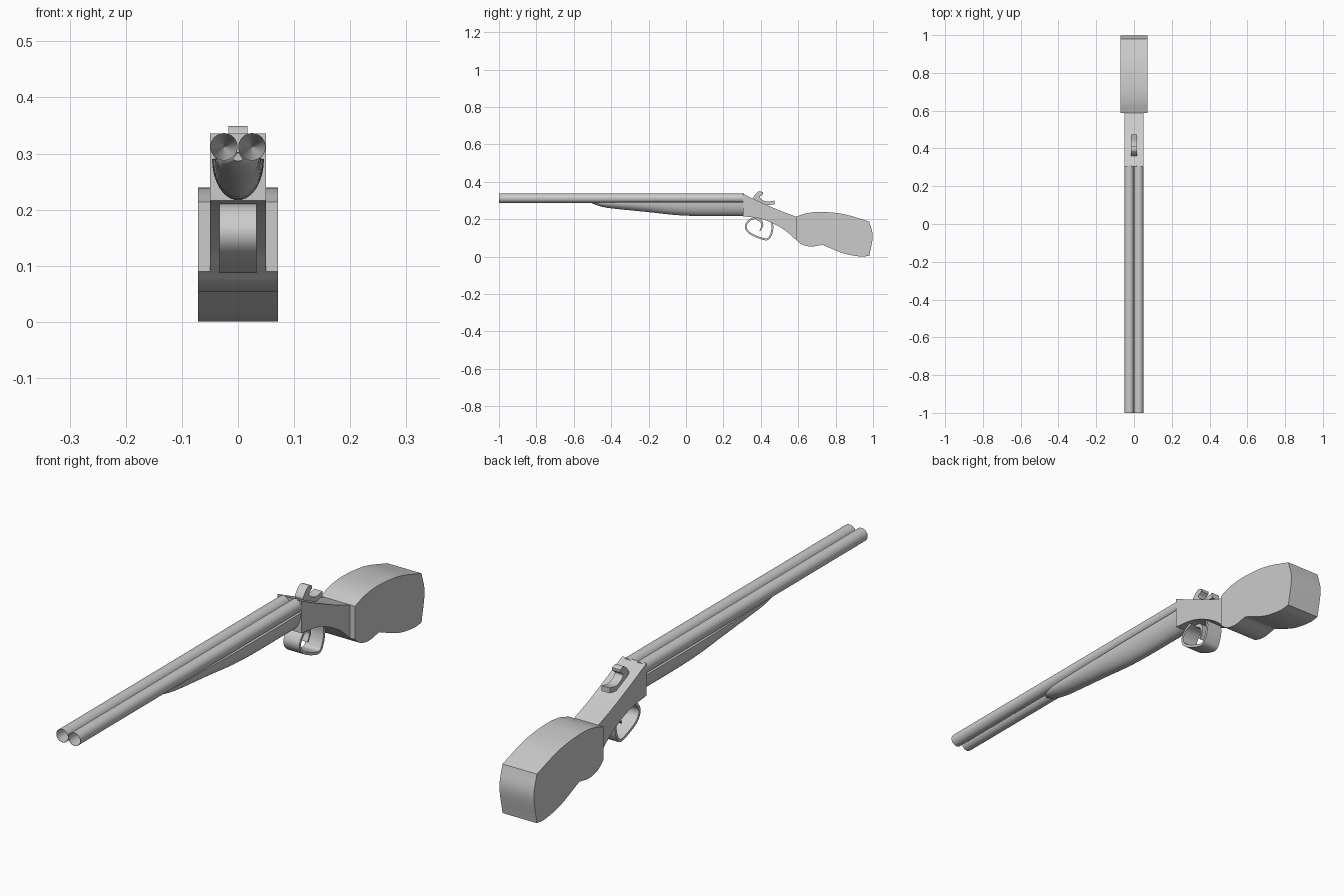
import bpy, bmesh, math
from mathutils import Vector

cube = bpy.data.objects.get("Cube")
if cube:
    bpy.data.objects.remove(cube, do_unlink=True)

grey = bpy.data.materials.new("plain grey")
grey.use_nodes = True
grey.diffuse_color = (0.6, 0.6, 0.6, 1)
grey.node_tree.nodes["Principled BSDF"].inputs["Base Color"].default_value = (0.6, 0.6, 0.6, 1)


def finish(name, bm):
    bmesh.ops.recalc_face_normals(bm, faces=bm.faces)
    mesh = bpy.data.meshes.new(name)
    bm.to_mesh(mesh)
    bm.free()
    mesh.materials.append(grey)
    obj = bpy.data.objects.new(name, mesh)
    bpy.context.collection.objects.link(obj)
    bpy.ops.object.select_all(action='DESELECT')
    obj.select_set(True)
    bpy.context.view_layer.objects.active = obj
    bpy.ops.object.shade_smooth_by_angle(angle=math.radians(35))
    return obj


def smooth(points, steps=6):
    """Smooth curve through the points (Catmull-Rom)."""
    p = [Vector(q) for q in points]
    p = [2 * p[0] - p[1]] + p + [2 * p[-1] - p[-2]]
    out = []
    for a, b, c, d in zip(p, p[1:], p[2:], p[3:]):
        for i in range(steps):
            t = i / steps
            out.append(0.5 * (2 * b + (c - a) * t + (2 * a - 5 * b + 4 * c - d) * t * t
                              + (3 * b - a - 3 * c + d) * t ** 3))
    return out + [p[-2]]


def skin(bm, rings, caps=True):
    """Bridge closed rings of points, with end caps."""
    vs = [[bm.verts.new(co) for co in ring] for ring in rings]
    n = len(vs[0])
    for a, b in zip(vs, vs[1:]):
        for i in range(n):
            j = (i + 1) % n
            bm.faces.new((a[i], a[j], b[j], b[i]))
    if caps:
        bm.faces.new(vs[0])
        bm.faces.new(vs[-1])
    return vs


def slab(name, outline, half):
    """Side outline (y, z) extruded across x."""
    bm = bmesh.new()
    skin(bm, [[(x, p[0], p[1]) for p in outline] for x in (-half, half)])
    return finish(name, bm)


def outline(*runs):
    """Join smooth runs that meet at sharp corners."""
    return [p for run in runs for p in smooth(run)[:-1]]


def ribbon(name, path, thick, half, taper=1.0):
    """Bent strip following a side path."""
    c = smooth(path)
    left, right = [], []
    for i, p in enumerate(c):
        t = (c[min(i + 1, len(c) - 1)] - c[max(i - 1, 0)]).normalized()
        f = i / (len(c) - 1)
        off = Vector((-t.y, t.x)) * thick / 2 * (1 + (taper - 1) * f)
        left.append(p + off)
        right.append(p - off)
    return slab(name, left + right[::-1], half)


# Twin barrels with tapering bores
for side, x in (("right", -0.025), ("left", 0.025)):
    bm = bmesh.new()
    rings = [[(x + r * math.cos(k * math.tau / 32), y, 0.312 + r * math.sin(k * math.tau / 32))
              for k in range(32)]
             for r, y in ((0.0245, 0.31), (0.0245, -1), (0.0235, -1), (0.0005, 0.3))]
    skin(bm, rings)
    finish(side + "_barrel", bm)

# Fore-end: rounded underside growing from a pointed nose
stations = smooth([(-0.505, 0.008, 0.003), (-0.48, 0.026, 0.014), (-0.44, 0.034, 0.025),
                   (-0.38, 0.039, 0.034), (-0.2, 0.043, 0.052), (0, 0.046, 0.071),
                   (0.306, 0.046, 0.073)], 4)
bm = bmesh.new()
rings = []
for y, w, depth in stations:
    arc = [(w * math.cos(k * math.pi / 20), y, 0.29 - depth * math.sin(k * math.pi / 20))
           for k in range(21)]
    rings.append(arc + [(0, y, 0.303)])
skin(bm, rings)
finish("fore_end", bm)

# Receiver
slab("receiver", outline(
    [(0.304, 0.336), (0.4, 0.291), (0.5, 0.247), (0.588, 0.214)],
    [(0.588, 0.214), (0.588, 0.09)],
    [(0.588, 0.09), (0.53, 0.14), (0.46, 0.18), (0.39, 0.205), (0.304, 0.216)],
    [(0.304, 0.216), (0.304, 0.336)]), 0.05)

# Shoulder stock
slab("stock", outline(
    [(0.588, 0.214), (0.65, 0.233), (0.73, 0.239), (0.85, 0.226), (0.98, 0.187)],
    [(0.98, 0.187), (0.998, 0.11), (0.98, 0.004)],
    [(0.98, 0.004), (0.93, 0.001), (0.84, 0.018), (0.73, 0.063)],
    [(0.73, 0.063), (0.67, 0.054), (0.62, 0.065), (0.588, 0.09)],
    [(0.588, 0.09), (0.588, 0.214)]), 0.071)

# Trigger guard and trigger
ribbon("trigger_guard", [(0.37, 0.207), (0.34, 0.195), (0.32, 0.165), (0.33, 0.135),
                         (0.37, 0.11), (0.43, 0.092), (0.452, 0.113), (0.462, 0.15),
                         (0.46, 0.185)], 0.01, 0.033)
ribbon("trigger", [(0.375, 0.208), (0.4, 0.19), (0.408, 0.165), (0.395, 0.138)],
       0.018, 0.012, 0.3)

# Hammer hooked forward over the receiver
slab("hammer", outline(
    [(0.412, 0.344), (0.39, 0.349), (0.368, 0.33), (0.36, 0.312), (0.38, 0.288),
     (0.42, 0.275), (0.473, 0.28)],
    [(0.473, 0.28), (0.473, 0.3)],
    [(0.473, 0.3), (0.435, 0.294), (0.405, 0.305), (0.395, 0.32), (0.412, 0.334)],
    [(0.412, 0.334), (0.412, 0.344)]), 0.017)
